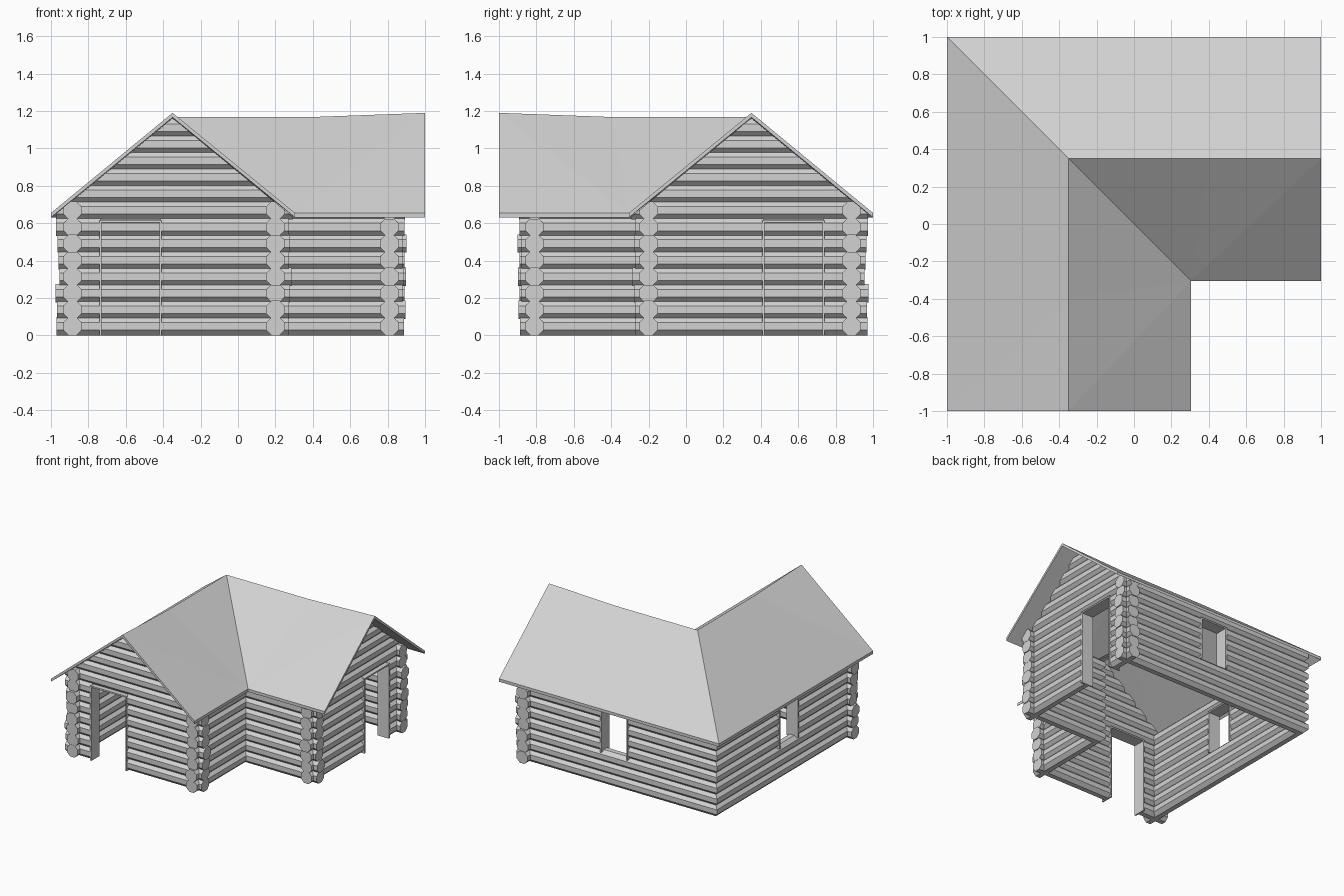
import bpy, bmesh, math, random
from mathutils import Matrix, Vector

random.seed(4)
cube = bpy.data.objects.get("Cube")
if cube:
    bpy.data.objects.remove(cube, do_unlink=True)

GREY = (0.65, 0.65, 0.65, 1.0)
mat = bpy.data.materials.new("pale_grey")
mat.use_nodes = True
mat.diffuse_color = GREY
mat.node_tree.nodes["Principled BSDF"].inputs["Base Color"].default_value = GREY

FLAT = 0.049                                # half the width of a log
RADIUS = FLAT / math.cos(math.pi / 8)
PITCH = 0.0885                              # height of one log course
WALL_COURSES, GABLE_COURSES = 8, 13
RIDGE_X, RIDGE_Z, SLOPE = -0.35, 1.19, 0.823
LEFT, RIGHT, FRONT = -0.885, 0.2, -0.81     # wall centre lines
DOOR = (-0.735, -0.415)
WINDOW = (-0.12, 0.12)
HEAD = 0.615                                # top of the openings
SWAP = Matrix(((0, -1, 0, 0), (-1, 0, 0, 0), (0, 0, 1, 0), (0, 0, 0, 1)))


def finish(name, bm):
    """Turn a bmesh into a flat-shaded object."""
    bmesh.ops.recalc_face_normals(bm, faces=bm.faces)
    mesh = bpy.data.meshes.new(name)
    bm.to_mesh(mesh)
    bm.free()
    mesh.materials.append(mat)
    obj = bpy.data.objects.new(name, mesh)
    bpy.context.collection.objects.link(obj)


def both_wings(name, bm):
    """Make the front wing part and its mirror in the side wing."""
    twin = bm.copy()
    bmesh.ops.transform(twin, matrix=SWAP, verts=twin.verts)
    finish("front_wing_" + name, bm)
    finish("side_wing_" + name, twin)


def log(bm, axis, across, start, end, course):
    """Eight-sided log along the x or y axis."""
    z = FLAT + PITCH * course
    mid = (start + end) / 2
    if axis == 'X':
        place, turn = Vector((mid, across, z)), Matrix.Rotation(math.pi / 2, 4, 'Y')
    else:
        place, turn = Vector((across, mid, z)), Matrix.Rotation(math.pi / 2, 4, 'X')
    spin = Matrix.Rotation(math.pi / 8, 4, 'Z')
    bmesh.ops.create_cone(bm, cap_ends=True, segments=8, radius1=RADIUS, radius2=RADIUS,
                          depth=end - start, matrix=Matrix.Translation(place) @ turn @ spin)


def cut(bm, point, normal):
    """Remove everything on the normal side of a plane and cap the logs."""
    bmesh.ops.bisect_plane(bm, geom=bm.verts[:] + bm.edges[:] + bm.faces[:],
                           plane_co=point, plane_no=normal, clear_outer=True)
    bmesh.ops.holes_fill(bm, edges=[e for e in bm.edges if e.is_boundary], sides=0)


def trim_to_roof(bm):
    for side in (-1, 1):
        cut(bm, (RIDGE_X, 0, RIDGE_Z - 0.027), (side * SLOPE, 0, 1))


def uneven():
    return random.uniform(-0.012, 0.012)


def box(bm, low, high):
    size = [h - l for l, h in zip(low, high)]
    mid = [(h + l) / 2 for l, h in zip(low, high)]
    bmesh.ops.create_cube(bm, size=1, matrix=Matrix.Translation(mid) @ Matrix.Diagonal((*size, 1)))


# Gable wall with the doorway
bm = bmesh.new()
for i in range(GABLE_COURSES):
    a, b = LEFT - 0.08 + uneven(), RIGHT + 0.08 + uneven()
    if i < WALL_COURSES - 1:
        log(bm, 'X', FRONT, a, DOOR[0], i)
        log(bm, 'X', FRONT, DOOR[1], b, i)
    else:
        log(bm, 'X', FRONT, a, b, i)
trim_to_roof(bm)
both_wings("gable_wall", bm)

# Long outer wall with the window, mitred at the rear corner
bm = bmesh.new()
for i in range(WALL_COURSES):
    a, b = FRONT - 0.08 + uneven(), 1.0
    if 3 <= i < WALL_COURSES - 1:
        log(bm, 'Y', LEFT, a, WINDOW[0], i)
        log(bm, 'Y', LEFT, WINDOW[1], b, i)
    else:
        log(bm, 'Y', LEFT, a, b, i)
trim_to_roof(bm)
cut(bm, (0, 0, 0), (1, 1, 0))
both_wings("outer_wall", bm)

# Short wall running into the inner corner
bm = bmesh.new()
for i in range(WALL_COURSES):
    log(bm, 'Y', RIGHT, FRONT - 0.08 + uneven(), 0, i)
trim_to_roof(bm)
cut(bm, (0, 0, 0), (1, 1, 0))
both_wings("inner_wall", bm)

# Door and window linings
T, D = 0.006, 0.052
bm = bmesh.new()
for x in DOOR:
    box(bm, (x - T, FRONT - D, 0), (x + T, FRONT + D, HEAD))
box(bm, (DOOR[0], FRONT - D, HEAD - 2 * T), (DOOR[1], FRONT + D, HEAD))
both_wings("door_frame", bm)

bm = bmesh.new()
for y in WINDOW:
    box(bm, (LEFT - D, y - T, 0.26), (LEFT + D, y + T, HEAD))
box(bm, (LEFT - D, WINDOW[0], HEAD - 2 * T), (LEFT + D, WINDOW[1], HEAD))
both_wings("window_frame", bm)

# Roof slabs: each slope drawn once, then mirrored and thickened
EAVE, DIP, THICK = 0.655, 1.168, 0.024
bm = bmesh.new()
ridge_end, ridge_kink = (RIDGE_X, -1, RIDGE_Z), (RIDGE_X, -0.4, DIP)
ridge_corner, inner_eave = (RIDGE_X, 0.35, DIP), (0.305, -0.305, EAVE)
outer_front, outer_back = (-1, -1, EAVE), (-1, 1, EAVE)
slopes = [
    (outer_front, ridge_end, ridge_kink),
    (outer_front, ridge_kink, ridge_corner, outer_back),
    (ridge_end, (0.305, -1, EAVE), inner_eave),
    (ridge_end, inner_eave, ridge_kink),
    (ridge_kink, inner_eave, ridge_corner),
]
for points in slopes:
    bm.faces.new([bm.verts.new(p) for p in points])
    bm.faces.new([bm.verts.new(SWAP @ Vector(p)) for p in points])
bmesh.ops.remove_doubles(bm, verts=bm.verts, dist=0.008)
bmesh.ops.recalc_face_normals(bm, faces=bm.faces)
under = bmesh.ops.extrude_face_region(bm, geom=bm.faces[:], use_keep_orig=True)["geom"]
bmesh.ops.translate(bm, vec=(0, 0, -THICK),
                    verts=[v for v in under if isinstance(v, bmesh.types.BMVert)])
finish("roof", bm)
